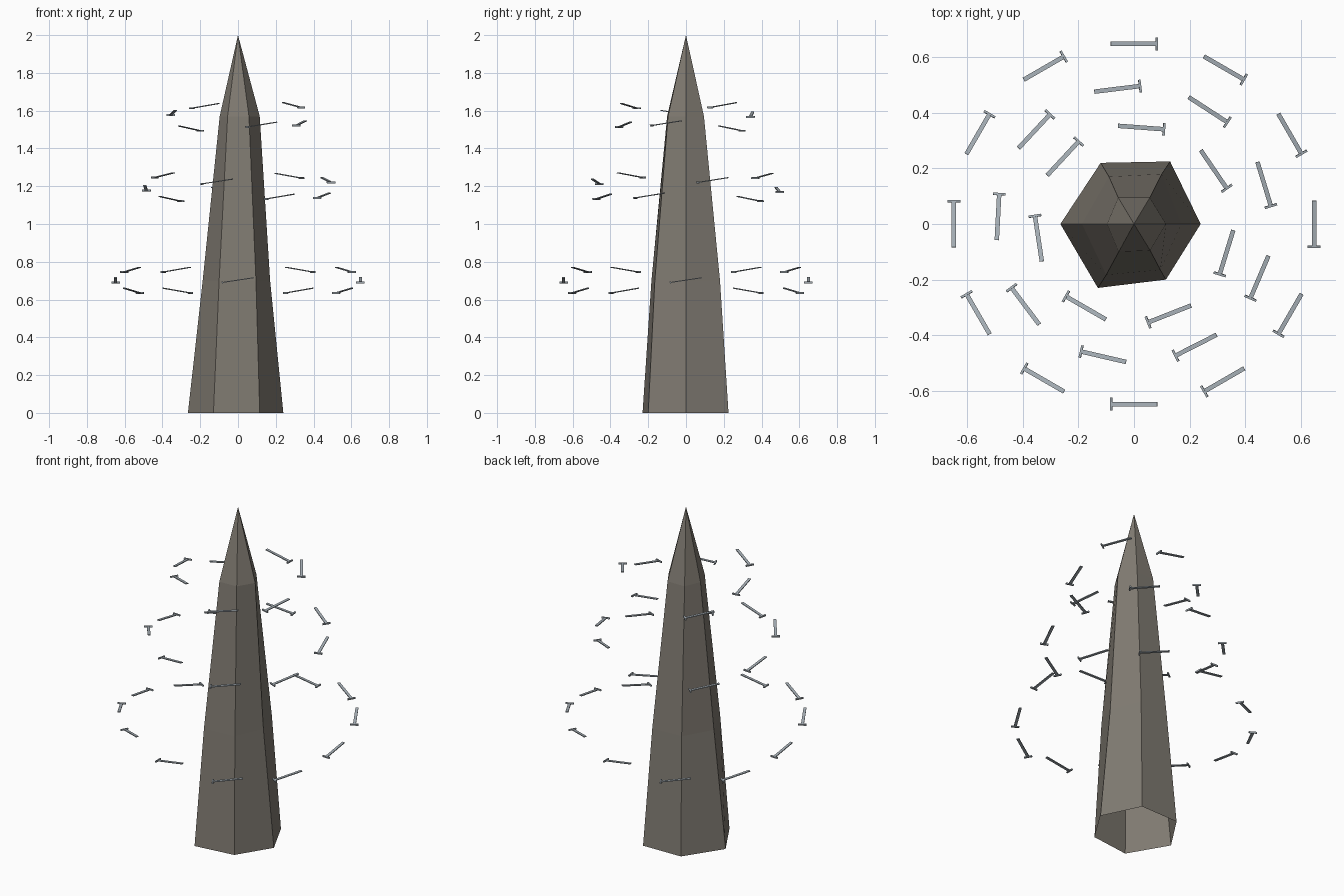
import bpy
import bmesh
import math
from mathutils import Matrix, Vector

old = bpy.data.objects.get("Cube")
if old:
    bpy.data.objects.remove(old, do_unlink=True)


def make_material(name, rgb):
    mat = bpy.data.materials.new(name)
    mat.use_nodes = True
    mat.diffuse_color = (*rgb, 1)
    mat.node_tree.nodes["Principled BSDF"].inputs["Base Color"].default_value = (*rgb, 1)
    return mat


def make_object(name, bm, mat):
    mesh = bpy.data.meshes.new(name)
    bm.to_mesh(mesh)
    bm.free()
    mesh.materials.append(mat)
    obj = bpy.data.objects.new(name, mesh)
    bpy.context.collection.objects.link(obj)
    return obj


stone = make_material("warm grey stone", (0.22, 0.20, 0.17))
steel = make_material("pale steel", (0.40, 0.45, 0.49))

# Stone spike: three uneven six-sided rings drawn up to a point, open below
rings = [
    (0.0, [(.24, 0), (.13, .225), (-.12, .22), (-.265, 0), (-.13, -.23), (.115, -.2)]),
    (0.7, [(.17, 0), (.1, .18), (-.09, .17), (-.187, 0), (-.1, -.183), (.095, -.165)]),
    (1.57, [(.115, 0), (.057, .095), (-.057, .095), (-.097, 0), (-.055, -.1), (.058, -.095)]),
]
bm = bmesh.new()
loops = [[bm.verts.new((x, y, z)) for x, y in pts] for z, pts in rings]
tip = bm.verts.new((0, 0, 2))
for i in range(6):
    j = (i + 1) % 6
    for low, high in zip(loops, loops[1:]):
        bm.faces.new((low[i], low[j], high[j], high[i]))
    bm.faces.new((loops[-1][i], loops[-1][j], tip))
make_object("stone_spike", bm, stone)


def add_box(bm, size, centre):
    matrix = Matrix.Translation(centre) @ Matrix.Diagonal((*size, 1))
    bmesh.ops.create_cube(bm, size=1, matrix=matrix)


# Floating nails: a thin shaft with a wide head, head end tilted down
def make_nail(name, location, heading):
    bm = bmesh.new()
    add_box(bm, (0.165, 0.016, 0.005), (-0.002, 0, 0))
    add_box(bm, (0.008, 0.046, 0.009), (0.083, 0, 0))
    nail = make_object(name, bm, steel)
    nail.location = location
    nail.rotation_euler = (0, 0.15, heading)


# Three rings of nails circling clockwise, rising and falling twice per turn
nail_rings = [
    ("lower", 12, 0.648, 0.703, 0),
    ("middle", 9, 0.49, 1.197, 17),
    ("upper", 7, 0.348, 1.57, 34.3),
]
for level, count, radius, height, start in nail_rings:
    for i in range(count):
        angle = math.radians(start) + math.tau * i / count
        place = Vector((radius * math.cos(angle), radius * math.sin(angle),
                        height + 0.064 * math.sin(2 * angle)))
        make_nail(f"{level}_nail_{i + 1}", place, angle - math.pi / 2)
